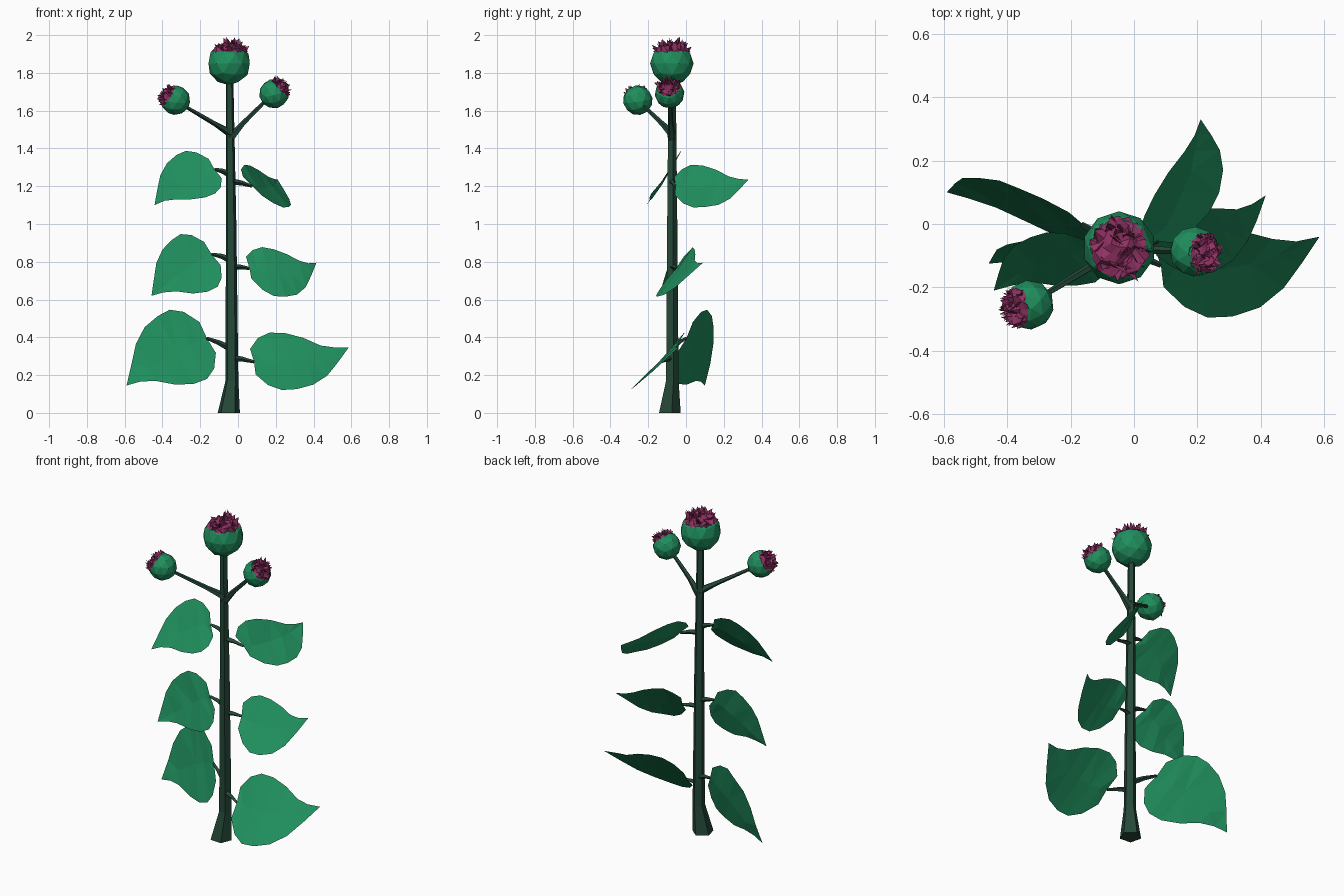
import bpy, bmesh, math, random
from mathutils import Vector

if "Cube" in bpy.data.objects:
    bpy.data.objects.remove(bpy.data.objects["Cube"])

random.seed(4)


def material(name, color):
    m = bpy.data.materials.new(name)
    m.diffuse_color = (*color, 1)
    m.use_nodes = True
    m.node_tree.nodes["Principled BSDF"].inputs["Base Color"].default_value = m.diffuse_color
    return m


GREEN = material("leaf green", (0.014, 0.272, 0.11))
DARK = material("stem dark green", (0.018, 0.065, 0.04))
MAGENTA = material("petal magenta", (0.29, 0.032, 0.13))


def finish(bm, name, mat):
    mesh = bpy.data.meshes.new(name)
    bm.to_mesh(mesh)
    bm.free()
    mesh.materials.append(mat)
    ob = bpy.data.objects.new(name, mesh)
    bpy.context.collection.objects.link(ob)
    return ob


def tube(name, points, radii, sides, mat, phase=0.0):
    """Faceted tapering tube through a list of points."""
    pts = [Vector(p) for p in points]
    bm = bmesh.new()
    rings = []
    vertical = abs((pts[-1] - pts[0]).normalized().z) > 0.9
    for i, (p, r) in enumerate(zip(pts, radii)):
        d = (pts[min(i + 1, len(pts) - 1)] - pts[max(i - 1, 0)]).normalized()
        if vertical:
            d = Vector((0, 0, 1))
        u = d.cross(Vector((0, 1, 0))).normalized()
        v = d.cross(u)
        rings.append([bm.verts.new(p + r * (math.cos(a) * u + math.sin(a) * v))
                      for a in (phase + math.tau * k / sides for k in range(sides))])
    for a, b in zip(rings, rings[1:]):
        for k in range(sides):
            n = (k + 1) % sides
            bm.faces.new((a[k], a[n], b[n], b[k]))
    bm.faces.new(rings[0][::-1])
    bm.faces.new(rings[-1])
    bmesh.ops.recalc_face_normals(bm, faces=bm.faces)
    return finish(bm, name, mat)


def half_sphere(name, center, axis, r, subdiv, cut, spiky, mat):
    """Icosphere cut across its axis; the spiky upper part becomes ragged petals."""
    bm = bmesh.new()
    bmesh.ops.create_icosphere(bm, subdivisions=subdiv, radius=r)
    bmesh.ops.bisect_plane(bm, geom=bm.verts[:] + bm.edges[:] + bm.faces[:],
                           plane_co=(0, 0, cut * r), plane_no=(0, 0, 1),
                           clear_outer=not spiky, clear_inner=spiky)
    if spiky:
        bmesh.ops.triangulate(bm, faces=bm.faces[:])
        for v in bm.verts:
            k = random.choice((0.85, 0.95, 1.05, 1.15))
            if v.is_boundary:
                k = random.uniform(0.92, 1.03)
            v.co *= k
            v.co += Vector([random.uniform(-0.06, 0.06) * r for _ in range(3)])
        # loose pointed petals
        for _ in range(45):
            a, h = random.uniform(0, math.tau), random.uniform(0.6, 1)
            s = math.sqrt(1 - h * h)
            d = Vector((s * math.cos(a), s * math.sin(a), h))
            side = Vector([random.uniform(-1, 1) for _ in range(3)]).cross(d).normalized()
            tip = d * random.uniform(1.05, 1.27) + side * random.uniform(-0.25, 0.25)
            tip.z += 0.06
            bm.faces.new([bm.verts.new(q * r) for q in
                          (d * 0.88 - side * 0.2, d * 0.88 + side * 0.2, tip)])
    rot = Vector((0, 0, 1)).rotation_difference(Vector(axis))
    for v in bm.verts:
        v.co = rot @ v.co + Vector(center)
    return finish(bm, name, mat)


# Shared leaf outline: position along midrib, full-side width, slender-side width
OUTLINE = ((0, 0.45, 0.45), (0.1, 0.82, 0.82), (0.24, 1.0, 1.0), (0.4, 1.0, 0.97),
           (0.58, 0.92, 0.74), (0.74, 0.7, 0.37), (0.87, 0.36, 0.15), (1, 0, 0))


def leaf(name, base, tip, full, slender, stem_z):
    """Pointed lopsided leaf on a curved midrib, with its stalk."""
    base, tip, full, slender = map(Vector, (base, tip, full, slender))
    half = (full - slender) / 2
    mid = (full + slender) / 2
    ctrl = (mid - 0.42 * base - 0.1225 * tip) / 0.455
    normal = half.cross(tip - base).normalized()
    if normal.y > 0:
        normal = -normal
    bm = bmesh.new()
    rows = []
    for t, wf, ws in OUTLINE:
        c = (1 - t) ** 2 * base + 2 * t * (1 - t) * ctrl + t * t * tip
        if t == 1:
            rows.append([bm.verts.new(c)])
            continue
        back = (base - tip) * (0.03 if t == 0 else 0)
        rows.append([bm.verts.new(c + half * s + back * abs(s) + normal *
                                  (random.uniform(-0.004, 0.004) + 0.012 * s * s))
                     for s in (-ws, 0, wf)])
    for a, b in zip(rows, rows[1:]):
        for k in (0, 1):
            if len(b) == 1:
                bm.faces.new((a[k], a[k + 1], b[0]))
            else:
                bm.faces.new((a[k], a[k + 1], b[k + 1], b[k]))
    bmesh.ops.triangulate(bm, faces=bm.faces[:])
    bmesh.ops.recalc_face_normals(bm, faces=bm.faces)
    if sum(f.normal.y for f in bm.faces) > 0:
        bmesh.ops.reverse_faces(bm, faces=bm.faces[:])
    finish(bm, name, GREEN)
    start = Vector((-0.04, -0.075, stem_z))
    bend = (start + base) / 2 + Vector((0, 0, 0.005))
    tube(name + "_stalk", (start, bend, base), (0.018, 0.013, 0.008), 4, DARK)


# Main stem with flared foot
tube("stem", ((-0.05, -0.09, 0), (-0.033, -0.075, 0.17), (-0.037, -0.075, 1.0),
              (-0.045, -0.075, 1.77)), (0.062, 0.036, 0.029, 0.021), 5, DARK, 0.87)

# Flower buds: centre, axis, radius
buds = {
    "main_bud": ((-0.047, -0.075, 1.85), (0, 0, 1), 0.115),
    "left_bud": ((-0.331, -0.255, 1.655), (-0.8, -0.17, 0.5), 0.079),
    "right_bud": ((0.191, -0.087, 1.69), (0.6, -0.1, 0.6), 0.079),
}
for name, (c, ax, r) in buds.items():
    half_sphere(name, c, ax, r, 2, 0.58, False, GREEN)
    half_sphere(name + "_petals", c, ax, r * 0.98, 3, 0.54, True, MAGENTA)

# Branches to the side buds
tube("left_branch", ((-0.03, -0.07, 1.475), (-0.12, -0.125, 1.53), (-0.3, -0.235, 1.635)),
     (0.024, 0.014, 0.009), 5, DARK)
tube("right_branch", ((-0.04, -0.075, 1.455), (0.03, -0.08, 1.535), (0.16, -0.086, 1.665)),
     (0.024, 0.014, 0.01), 5, DARK)

# Leaves: base, tip, full-side edge, slender-side edge, stalk height
leaf("lower_left_leaf", (-0.165, 0.0, 0.395), (-0.59, 0.10, 0.145),
     (-0.4, 0.14, 0.52), (-0.205, -0.04, 0.155), 0.34)
leaf("lower_right_leaf", (0.085, -0.13, 0.27), (0.585, -0.04, 0.345),
     (0.285, -0.285, 0.115), (0.22, 0.0, 0.419), 0.29)
leaf("middle_left_leaf", (-0.14, -0.07, 0.84), (-0.458, -0.125, 0.62),
     (-0.335, -0.04, 0.92), (-0.14, -0.12, 0.642), 0.81)
leaf("middle_right_leaf", (0.06, -0.05, 0.765), (0.415, 0.09, 0.795),
     (0.23, -0.145, 0.605), (0.167, 0.05, 0.864), 0.77)
leaf("upper_left_leaf", (-0.125, -0.085, 1.29), (-0.442, -0.21, 1.10),
     (-0.31, -0.025, 1.362), (-0.155, -0.18, 1.135), 1.26)
leaf("upper_right_leaf", (0.075, -0.055, 1.2), (0.21, 0.33, 1.235),
     (0.25, 0.085, 1.077), (0.042, 0.075, 1.3), 1.225)
